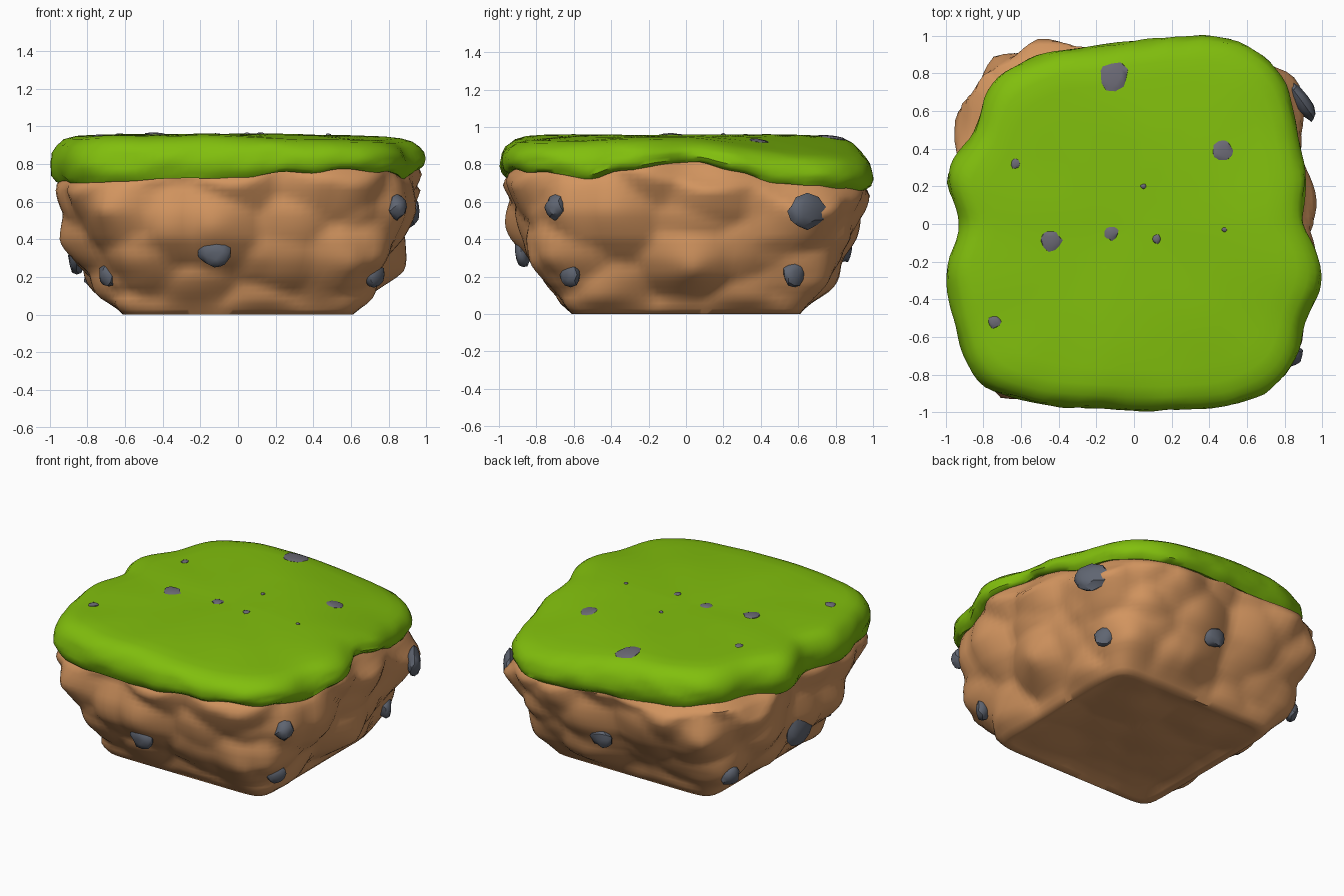
import bpy, bmesh, math, random
from mathutils import Vector, noise
from mathutils.bvhtree import BVHTree

if "Cube" in bpy.data.objects:
    bpy.data.objects.remove(bpy.data.objects["Cube"])

random.seed(4)


def material(name, rgb):
    m = bpy.data.materials.new(name)
    m.diffuse_color = (*rgb, 1)
    m.use_nodes = True
    m.node_tree.nodes["Principled BSDF"].inputs["Base Color"].default_value = m.diffuse_color
    return m


GRASS = material("grass green", (0.22, 0.52, 0.004))
DIRT = material("dirt brown", (0.65, 0.30, 0.115))
SLATE = material("slate stone", (0.115, 0.13, 0.165))
GREY = material("grey stone", (0.15, 0.145, 0.18))

# Rim of the grass every 15 degrees from +x: radius and height of lower edge
RIM_R = [.90, .94, 1.0, 1.11, 1.12, 1.03, .97, .97, 1.03, 1.06, .98, 1.02,
         .93, 1.03, 1.09, 1.17, 1.09, 1.01, .99, 1.02, 1.10, 1.14, 1.05, 1.03]
RIM_Z = [.81, .77, .70, .68, .66, .67, .70, .70, .70, .72, .72, .70,
         .72, .71, .71, .70, .71, .72, .73, .75, .76, .76, .73, .78]
# Dirt wall: height, half width, squareness
WALL = [(0, .61, 14), (.1, .71, 6), (.2, .80, 4), (.3, .865, 3.8), (.4, .91, 3.8),
        (.55, .945, 3.9), (.7, .96, 4), (.9, .95, 4)]


def periodic(table, a):
    """Smooth closed curve through a table over the full circle."""
    n = len(table)
    u = a / math.tau * n
    i = math.floor(u)
    t = u - i
    p0, p1, p2, p3 = (table[(i + k) % n] for k in (-1, 0, 1, 2))
    return p1 + .5 * t * (p2 - p0 + t * (2 * p0 - 5 * p1 + 4 * p2 - p3 + t * (3 * (p1 - p2) + p3 - p0)))


def wall_at(z):
    for (z0, w0, n0), (z1, w1, n1) in zip(WALL, WALL[1:]):
        if z <= z1:
            t = (z - z0) / (z1 - z0)
            return w0 + (w1 - w0) * t, n0 + (n1 - n0) * t
    return WALL[-1][1:]


def smooth(t):
    t = min(1, max(0, t))
    return t * t * (3 - 2 * t)


def top_height(x, y):
    """Ground level; the back right corner sags most."""
    sag = .11 * smooth((x + y - .5) / 1.1) + .03 * smooth((x - y - .6) / 1)
    return .957 - sag


def loft(name, rings, ends, mat, angle):
    """Skin closed rings and fan both ends to centre points."""
    bm = bmesh.new()
    loops = [[bm.verts.new(p) for p in r] for r in rings]
    n = len(loops[0])
    for a, b in zip(loops, loops[1:]):
        for i in range(n):
            j = (i + 1) % n
            bm.faces.new((a[i], a[j], b[j], b[i]))
    lo, hi = (bm.verts.new(e) for e in ends)
    for i in range(n):
        j = (i + 1) % n
        bm.faces.new((lo, loops[0][j], loops[0][i]))
        bm.faces.new((hi, loops[-1][i], loops[-1][j]))
    bmesh.ops.recalc_face_normals(bm, faces=bm.faces)
    return finish(bm, name, mat, angle)


def finish(bm, name, mat, angle):
    me = bpy.data.meshes.new(name)
    bm.to_mesh(me)
    bm.free()
    ob = bpy.data.objects.new(name, me)
    bpy.context.collection.objects.link(ob)
    me.materials.append(mat)
    bpy.ops.object.select_all(action='DESELECT')
    ob.select_set(True)
    bpy.context.view_layer.objects.active = ob
    bpy.ops.object.shade_smooth_by_angle(angle=math.radians(angle))
    return ob


def tree(ob):
    return BVHTree.FromPolygons([v.co for v in ob.data.vertices],
                                [p.vertices[:] for p in ob.data.polygons])


# Lumpy dirt body, bulging in rounded boulders
def dirt_point(a, z):
    w, n = wall_at(z)
    c, s = math.cos(a), math.sin(a)
    r = w / (abs(c) ** n + abs(s) ** n) ** (1 / n)
    p = Vector((r * c, r * s, z))
    d = noise.voronoi(p * 3.0 + Vector((.3, .7, .2)))[0][0]
    r += .16 * (.42 - d) * smooth(z / .12)
    back_left = smooth(1 - abs(math.degrees(a) - 132) / 40)
    rim, low = periodic(RIM_R, a), periodic(RIM_Z, a)
    # Tuck in under the grass, bulge freely below it
    cap = rim * (.975 + .12 * back_left) + .12 * smooth((low - z) / .2)
    t = smooth((z - low + .02) / .06)
    r = min(r, cap * (1 - t) + rim * .93 * t)
    return r * c, r * s, min(z, top_height(r * c, r * s) - .08)


def underside(x, y, s):
    """Nearly flat bottom with shallow lumps."""
    d = noise.voronoi(Vector((x * s, y * s, .3)) * 3)[0][0]
    return x * s, y * s, .04 * d * smooth((1 - s) / .15)


SEG = 144
angles = [math.tau * i / SEG for i in range(SEG)]
base = [dirt_point(a, 0) for a in angles]
dirt_rings = [[underside(x, y, k / 14) for x, y, _ in base] for k in range(1, 14)]
dirt_rings += [[dirt_point(a, .86 * i / 30) for a in angles] for i in range(31)]
dirt = loft("dirt_body", dirt_rings, (underside(0, 0, 0), (0, 0, .86)), DIRT, 65)

# Grass cap with a rounded lip
LIP = [(.88, .12), (.97, .0), (.992, .12), (1, .28), (1, .42), (.99, .6), (.97, .76),
       (.93, .90), (.87, .965), (.78, .985), (.62, .995), (.45, 1), (.25, 1), (.1, 1)]


def grass_point(a, s, f):
    r = periodic(RIM_R, a) * s
    x, y = r * math.cos(a), r * math.sin(a)
    top = top_height(x, y) + .008 * noise.noise(Vector((x, y, 0)) * 3)
    low = periodic(RIM_Z, a) + .02 * noise.noise(Vector((x, y, 5)) * 6)
    wob = 1 + .014 * noise.noise(Vector((x, y, f)) * 7) * (f < .9)
    return x * wob, y * wob, low + (top - low) * f


grass_rings = [[grass_point(a, s, f) for a in angles] for s, f in LIP]
grass = loft("grass_cap", grass_rings, ((0, 0, .87), (0, 0, .955)), GRASS, 50)


# Embedded stones: irregular chunky pebbles snapped to a surface
def stone(name, pos, direction, size, flat, mat):
    bm = bmesh.new()
    bmesh.ops.create_icosphere(bm, subdivisions=2, radius=1)
    rot = direction.to_track_quat('Z', 'Y')
    seed = Vector((random.random() * 9, random.random() * 9, 0))
    for v in bm.verts:
        k = 1 + .3 * noise.noise(v.co * 1.3 + seed)
        p = v.co * k
        v.co = pos + rot @ Vector((p.x * size[0], p.y * size[1], p.z * flat))
    return finish(bm, name, mat, 35)


body = tree(dirt)
for i, (x, y, z, w, h) in enumerate([
        (-.13, -.9, .33, .095, .08), (.82, -.68, .57, .06, .065), (.68, -.58, .21, .065, .065),
        (-.72, -.58, .21, .065, .065), (.88, .64, .55, .125, .09), (.71, .57, .21, .07, .07),
        (.06, .88, .34, .085, .07), (-.71, .57, .21, .065, .065), (-.92, 0, .31, .12, .10)]):
    out = Vector((x, y, 0)).normalized()
    hit = body.ray_cast(Vector((0, 0, z)) + out * 2, -out)[0]
    stone(f"wall_stone_{i + 1}", hit - out * .005, out, (w, h), .045, SLATE)

top = tree(grass)
for i, (x, y, r) in enumerate([
        (-.11, .78, .075), (.47, .39, .056), (-.63, .32, .025), (-.44, -.09, .053), (-.12, -.05, .036),
        (.12, -.08, .023), (-.74, -.52, .032), (.05, .2, .014), (.48, -.03, .013)]):
    hit, normal = top.ray_cast(Vector((x, y, 2)), Vector((0, 0, -1)))[:2]
    stone(f"top_stone_{i + 1}", hit, normal, (r, r * 1.05), .009, GREY)
